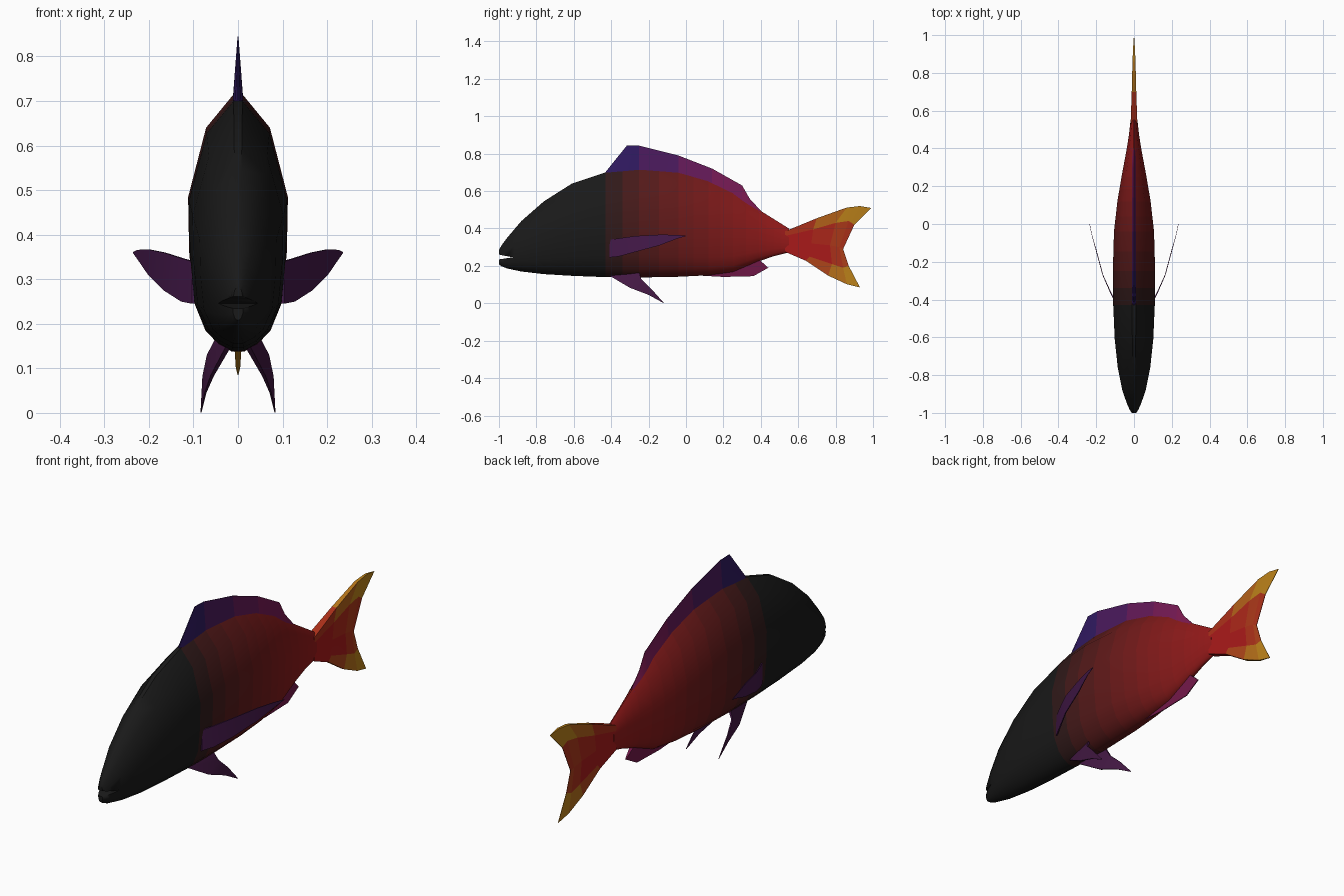
import bpy, bmesh, math
from mathutils import Vector

if "Cube" in bpy.data.objects:
    bpy.data.objects.remove(bpy.data.objects["Cube"])


def mix(a, b, t):
    t = max(0, min(1, t))
    return [p + (q - p) * t for p, q in zip(a, b)]


def material(rgb):
    name = "tone_" + "_".join(f"{c:.2f}" for c in rgb)
    m = bpy.data.materials.get(name) or bpy.data.materials.new(name)
    m.diffuse_color = (*rgb, 1)
    m.use_nodes = True
    m.node_tree.nodes["Principled BSDF"].inputs["Base Color"].default_value = m.diffuse_color
    return m


def build(name, verts, faces, tone=None, angle=40, mirror=False):
    me = bpy.data.meshes.new(name)
    me.from_pydata([tuple(v) for v in verts], [], faces)
    bm = bmesh.new()
    bm.from_mesh(me)
    bmesh.ops.recalc_face_normals(bm, faces=bm.faces)
    bm.to_mesh(me)
    bm.free()
    ob = bpy.data.objects.new(name, me)
    bpy.context.collection.objects.link(ob)
    if tone:
        for p in me.polygons:
            m = material([round(c, 2) for c in tone(p.center)])
            if m.name not in me.materials:
                me.materials.append(m)
            p.material_index = me.materials.find(m.name)
    bpy.ops.object.select_all(action='DESELECT')
    bpy.context.view_layer.objects.active = ob
    ob.select_set(True)
    bpy.ops.object.shade_smooth_by_angle(angle=math.radians(angle))
    if mirror:
        ob.modifiers.new("Mirror", 'MIRROR')
    return ob


def fin(name, rows, thick, tone, mirror=False):
    """Thin closed sheet: rows of points, half thickness per row."""
    n, k = len(rows), len(rows[0])
    verts = [Vector(p) + Vector((s * t, 0, 0)) for s in (1, -1)
             for row, t in zip(rows, thick) for p in row]
    idx = lambda s, i, j: s * n * k + i * k + j
    faces = [[idx(s, i, j), idx(s, i + 1, j), idx(s, i + 1, j + 1), idx(s, i, j + 1)]
             for s in (0, 1) for i in range(n - 1) for j in range(k - 1)]
    rim = ([(0, j) for j in range(k)] + [(i, k - 1) for i in range(1, n)]
           + [(n - 1, j) for j in range(k - 2, -1, -1)] + [(i, 0) for i in range(n - 2, 0, -1)])
    for a, b in zip(rim, rim[1:] + rim[:1]):
        faces.append([idx(0, *a), idx(0, *b), idx(1, *b), idx(1, *a)])
    return build(name, verts, faces, tone, mirror=mirror)


# Body: one cross-section scaled along stations (y, top, bottom, half width)
stations = [(-1.0, .285, .208, .012), (-.985, .312, .198, .022), (-.955, .352, .186, .036),
            (-.88, .44, .17, .062), (-.76, .545, .156, .086), (-.61, .64, .147, .102),
            (-.43, .70, .14, .11), (-.25, .715, .138, .112), (-.04, .70, .142, .106),
            (.12, .655, .15, .088), (.25, .595, .168, .066), (.39, .50, .225, .04),
            (.47, .45, .252, .027), (.55, .40, .272, .018)]
section = [(.09, 1), (.64, .87), (1, .60), (.98, .39), (.89, .195), (.65, .08), (.4, .03), (.13, 0)]
ring = section + [(-x, z) for x, z in reversed(section)]
fine = [mix(a, b, t) for a, b in zip(stations, stations[1:]) for t in (0, .5)] + [stations[-1]]
verts = [(w * x, y, lo + (hi - lo) * z) for y, hi, lo, w in fine for x, z in ring]
n = len(ring)
faces = [[i * n + j, i * n + (j + 1) % n, (i + 1) * n + (j + 1) % n, (i + 1) * n + j]
         for i in range(len(fine) - 1) for j in range(n)]
faces += [list(range(n)), list(range(len(verts) - n, len(verts)))]
black, red = (.01, .01, .01), (.32, .01, .01)
body = build("body", verts, faces, lambda c: mix(black, red, (c.y + .45) / 1.0))

# Mouth slit, cut with a wedge
wedge = [(-1.03, .23), (-1.03, .27), (-.985, .257), (-.925, .246), (-.985, .237)]
m = len(wedge)
cutter = build("mouth_cutter", [(s, y, z) for s in (-.2, .2) for y, z in wedge],
               [list(range(m)), list(range(m, 2 * m))]
               + [[i, (i + 1) % m, (i + 1) % m + m, i + m] for i in range(m)])
cutter.hide_render = True
cut = body.modifiers.new("Mouth", 'BOOLEAN')
cut.operation, cut.object, cut.solver = 'DIFFERENCE', cutter, 'EXACT'
cutter.hide_set(True)


def flat(points):
    return [(0, y, z) for y, z in points]


# Dorsal fin: base inside the back, sharp upper edge
base = [(-.43, .69), (-.33, .70), (-.25, .70), (-.04, .69), (.14, .63), (.30, .55), (.34, .52), (.40, .48)]
edge = [(-.43, .702), (-.315, .845), (-.25, .843), (-.04, .79), (.14, .72), (.30, .63), (.34, .56), (.40, .495)]
half = [mix(a, b, .55) for a, b in zip(base, edge)]
fin("dorsal_fin", [flat(base), flat(half), flat(edge)], [.012, .006, .001],
    lambda c: mix((.03, .01, .12), (.2, .01, .08), (c.y + .3) / .6))

# Tail fin: fan of rows from root to forked tips
tail = [[(.53, .385), (.53, .36), (.53, .33), (.53, .30), (.53, .275)],
        [(.70, .455), (.68, .395), (.67, .32), (.66, .25), (.64, .228)],
        [(.86, .512), (.80, .43), (.77, .31), (.78, .21), (.76, .148)],
        [(.93, .52), (.87, .44), (.82, .30), (.84, .19), (.86, .102)],
        [(.99, .51), (.90, .42), (.84, .29), (.87, .20), (.93, .085)]]
fin("tail_fin", [flat(r) for r in tail], [.018, .012, .008, .005, .001],
    lambda c: mix((.40, .01, .01), (.5, .22, .01),
                  (abs(c.z - .31) - .04) / .13 * (c.y - .55) / .3))

# Anal fin
fin("anal_fin", [flat([(.08, .16), (.2, .18), (.30, .21), (.39, .235)]),
                 flat([(.08, .148), (.2, .141), (.36, .145), (.44, .19)])],
    [.01, .002], lambda c: (.18, .01, .07))

# Pectoral fins, swept back along a curve (x, y, top, bottom)
sweep = [(.10, -.41, .34, .245), (.125, -.36, .347, .25), (.165, -.27, .36, .275),
         (.20, -.14, .367, .31), (.225, -.05, .366, .345), (.235, 0, .361, .359)]
fin("pectoral_fins", [[(x, y, a), (x, y, (a + b) / 2), (x, y, b)] for x, y, a, b in sweep],
    [.003, .003, .002, .002, .001, .001], lambda c: (.06, .01, .07), mirror=True)

# Pelvic fins, splayed down
lead = [(.022, -.41, .148), (.058, -.30, .083), (.073, -.20, .045), (.083, -.12, .001)]
trail = [(.046, -.25, .165), (.066, -.24, .13), (.078, -.19, .082), (.083, -.12, .004)]
fin("pelvic_fins", [[a, b] for a, b in zip(lead, trail)], [.006, .004, .002, .001],
    lambda c: (.06, .01, .06), mirror=True)
